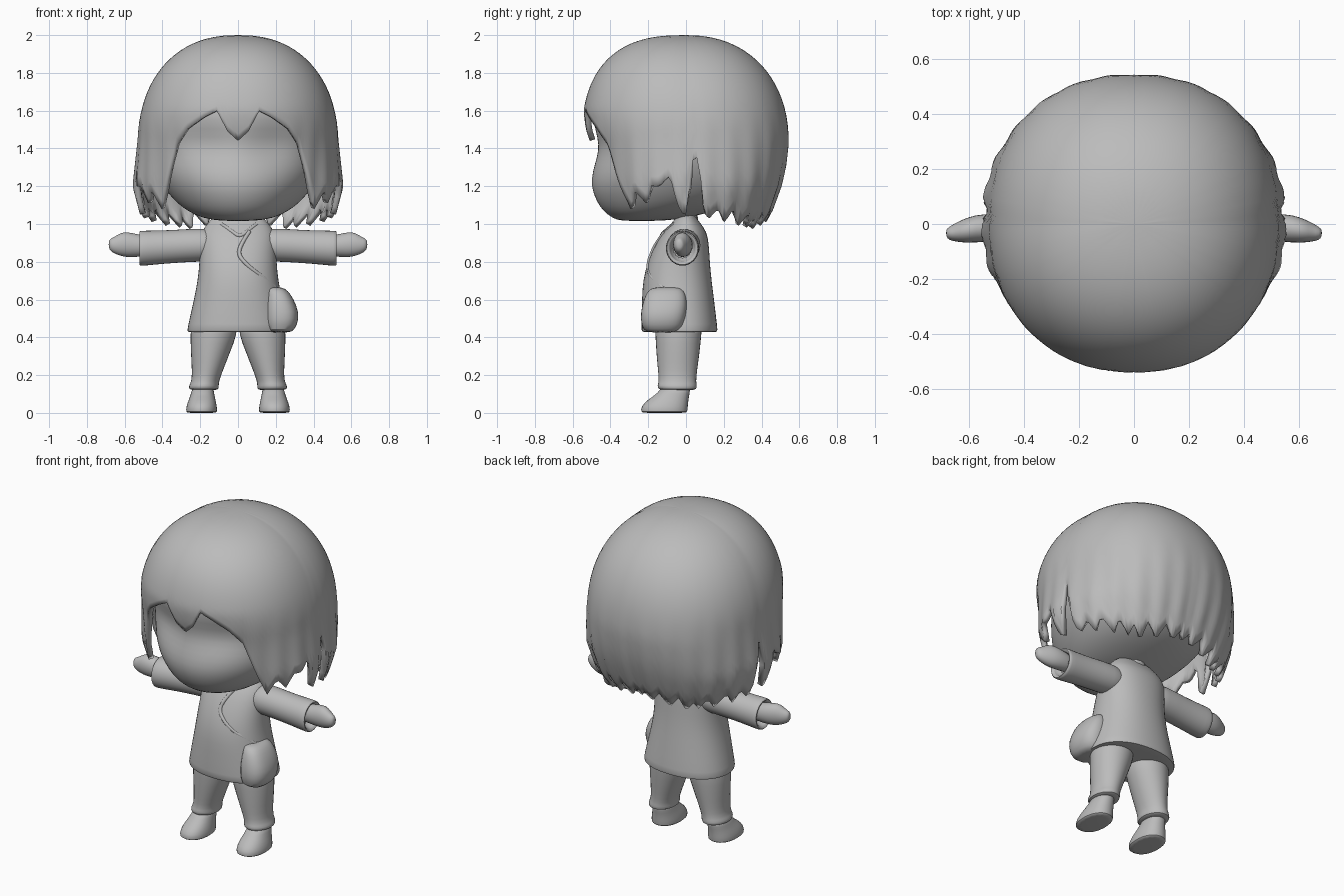
import bpy, math

if "Cube" in bpy.data.objects:
    bpy.data.objects.remove(bpy.data.objects["Cube"])

grey = bpy.data.materials.new("plain grey")
grey.diffuse_color = (0.5, 0.5, 0.5, 1)
grey.use_nodes = True
grey.node_tree.nodes["Principled BSDF"].inputs["Base Color"].default_value = grey.diffuse_color


def make(name, verts, faces, subsurf=0, angle=60):
    me = bpy.data.meshes.new(name)
    me.from_pydata(verts, [], faces)
    me.materials.append(grey)
    ob = bpy.data.objects.new(name, me)
    bpy.context.collection.objects.link(ob)
    bpy.ops.object.select_all(action='DESELECT')
    ob.select_set(True)
    bpy.context.view_layer.objects.active = ob
    bpy.ops.object.shade_smooth_by_angle(angle=math.radians(angle))
    if subsurf:
        ob.modifiers.new("round", 'SUBSURF').levels = subsurf
    return ob


def loft(name, rings, n=16, axis='z', sx=1, power=1.0, warp=None, subsurf=1):
    """Rings are (level, a0, a1, b0, b1): bounds of an oval at each level."""
    verts, faces = [], []
    for h, a0, a1, b0, b1 in rings:
        for i in range(n):
            t = 2 * math.pi * i / n
            c, s = math.cos(t), math.sin(t)
            c = math.copysign(abs(c) ** power, c)
            s = math.copysign(abs(s) ** power, s)
            a, b = (a0 + a1) / 2 + (a1 - a0) / 2 * c, (b0 + b1) / 2 + (b1 - b0) / 2 * s
            p = (a, b, h) if axis == 'z' else (h, a, b)
            if warp:
                p = warp(*p)
            verts.append((p[0] * sx, p[1], p[2]))
    m = len(rings)
    for r in range(m - 1):
        for i in range(n):
            j = (i + 1) % n
            faces.append((r * n + i, r * n + j, r * n + n + j, r * n + n + i))
    faces += [tuple(reversed(range(n))), tuple(range((m - 1) * n, m * n))]
    if (rings[-1][0] < rings[0][0]) != (sx < 0):
        faces = [f[::-1] for f in faces]
    return make(name, verts, faces, subsurf)


def lerp(table, x):
    for (x0, y0), (x1, y1) in zip(table, table[1:]):
        if x <= x1:
            return y0 + (y1 - y0) * max(0, (x - x0) / (x1 - x0))
    return table[-1][1]


# Head with sunken eye areas
def face_warp(x, y, z):
    if y < 0:
        d = ((abs(x) - 0.2) / 0.13) ** 2 + ((z - 1.44) / 0.10) ** 2
        y += 0.03 * math.exp(-d)
    return x, y, z


loft("head", [(1.015, -.08, .08, -.34, -.14), (1.03, -.19, .19, -.39, .0), (1.07, -.27, .27, -.44, .16),
              (1.12, -.335, .335, -.475, .32), (1.2, -.40, .40, -.505, .42), (1.28, -.44, .44, -.495, .46),
              (1.35, -.46, .46, -.475, .48), (1.42, -.475, .475, -.465, .48), (1.5, -.48, .48, -.485, .48),
              (1.6, -.46, .46, -.5, .46), (1.72, -.40, .40, -.43, .38), (1.82, -.2, .2, -.25, .2)],
     n=48, warp=face_warp)

# Hair: a dome whose lower rim dips into pointed locks
rim = [(0, 1.44), (6, 1.49), (12, 1.60), (20, 1.56), (30, 1.50), (38, 1.42), (43, 1.30), (48, 1.19),
       (54, 1.08), (59, 1.18), (66, 1.11), (70, 1.2), (75, 1.2), (81, 1.26), (85, 1.1), (89, 1.04), (91, 1.06),
       (93, 1.33), (97, 1.36), (99, 1.12), (103, 1.02), (109, 1.08), (114, 1.01), (119, 1.08),
       (126, .99), (131, 1.06), (136, .98), (140, 1.03), (145, .96), (150, 1.06), (157, .98),
       (164, 1.07), (171, 1.0), (176, 1.06), (180, 1.02)]
front = [(.9, .41), (1.2, .45), (1.4, .495), (1.5, .53), (1.6, .552)]
side = [(.95, .47), (1.03, .51), (1.2, .555), (1.3, .545), (1.45, .53)]
back = [(.95, .38), (1.05, .45), (1.2, .505), (1.3, .53), (1.42, .545)]


def hair_radius(z, a):
    c, s = abs(math.cos(math.radians(a))), math.sin(math.radians(a))
    p = 2.2 + .4 * (c if a < 90 else 0)
    k = max(0, (z - 1.42) / .58)
    dome = max(0, 1 - k ** p) ** (1 / p)
    w = lerp(side, z)
    d = lerp(front if a < 90 else back, z)
    # squarer outline low down, round on top, with soft hanging folds
    e = 2.22 - .12 * k
    fold = .004 * math.sin(a * .45) * min(1, max(0, (1.6 - z) / .4))
    return (((c / d) ** e + (s / w) ** e) ** (-1 / e) + fold) * dome


cols, rows = 180, 26
verts, faces = [(0, 0, 2.0)], []
for i in range(cols):
    deg = 360 * i / cols
    a = min(deg, 360 - deg)
    low = lerp(rim, a)
    for j in range(1, rows + 1):
        z = 2 - (2 - low) * (j / rows) ** 1.7
        r = hair_radius(z, a)
        verts.append((r * math.sin(math.radians(deg)), -r * math.cos(math.radians(deg)), z))
for i in range(cols):
    k, l = 1 + i * rows, 1 + (i + 1) % cols * rows
    faces.append((0, k, l))
    for j in range(rows - 1):
        faces.append((k + j, k + j + 1, l + j + 1, l + j))
hair = make("hair", verts, faces)
sol = hair.modifiers.new("thickness", 'SOLIDIFY')
sol.thickness, sol.offset = .03, -1

# Coat and neck
coat = [(.43, -.25, .25, -.2, .14), (.425, -.272, .272, -.238, .17), (.45, -.27, .27, -.238, .168),
        (.6, -.235, .235, -.235, .15), (.7, -.215, .215, -.23, .137), (.8, -.205, .205, -.205, .127),
        (.9, -.205, .205, -.16, .122), (.96, -.195, .195, -.12, .11), (1.0, -.165, .165, -.08, .08),
        (1.04, -.13, .13, -.05, .05), (1.06, -.08, .08, -.03, .03)]
loft("coat", coat, n=24, power=.9)
loft("neck", [(.95, -.08, .08, -.07, .07), (1.1, -.08, .08, -.07, .07)])


# Collar and shoulder strap, following the coat front
def coat_front(x, z):
    w = lerp([(c[0], c[2]) for c in coat[1:]], z)
    d0 = lerp([(c[0], c[3]) for c in coat[1:]], z)
    d1 = lerp([(c[0], c[4]) for c in coat[1:]], z)
    m = (d0 + d1) / 2
    return m - (m - d0) * math.sqrt(max(0, 1 - (x / w) ** 2))


def trim(name, pts, radius):
    cu = bpy.data.curves.new(name, 'CURVE')
    cu.dimensions, cu.bevel_depth, cu.bevel_resolution = '3D', radius, 2
    sp = cu.splines.new('NURBS')
    sp.points.add(len(pts) - 1)
    sp.use_endpoint_u, sp.order_u = True, 3
    for p, (x, z) in zip(sp.points, pts):
        p.co = (x, coat_front(x, z) + .004, z, 1)
    cu.materials.append(grey)
    ob = bpy.data.objects.new(name, cu)
    bpy.context.collection.objects.link(ob)


trim("strap", [(.06, .96), (.02, .9), (.0, .84), (.04, .79), (.1, .74), (.16, .70), (.21, .65)], .011)
trim("collar", [(.1, 1.0), (.06, .97), (.01, .93), (-.03, .96), (-.09, 1.0)], .010)

# Shoulder bag
loft("bag", [(.425, .17, .27, -.19, -.06), (.435, .15, .30, -.23, -.02), (.5, .14, .328, -.245, .0),
             (.57, .14, .312, -.235, .01), (.63, .15, .28, -.215, .0), (.66, .15, .25, -.19, -.02),
             (.665, .17, .22, -.15, -.05)], power=.8)

for sx, tag in ((-1, "right"), (1, "left")):
    # Sleeve with a hollow cuff
    loft(tag + "_sleeve", [(.08, -.1, .08, .80, .97), (.2, -.1, .08, .80, .98), (.34, -.1, .07, .792, .97),
                           (.44, -.105, .07, .783, .967), (.515, -.11, .072, .775, .967),
                           (.525, -.105, .067, .78, .962), (.52, -.085, .047, .80, .942),
                           (.46, -.08, .042, .805, .937)], axis='x', sx=sx)
    # Mitten hand with thumb
    loft(tag + "_hand", [(.44, -.06, .03, .83, .93), (.52, -.065, .04, .825, .945), (.58, -.07, .035, .82, .96),
                         (.62, -.07, .02, .828, .958), (.65, -.065, .005, .84, .935), (.675, -.06, -.01, .855, .925),
                         (.685, -.045, -.02, .875, .91)], n=12, axis='x', sx=sx)
    # Trouser leg with a turned cuff
    loft(tag + "_leg", [(.5, .0, .25, -.17, .09), (.42, .0, .255, -.165, .085), (.32, .04, .252, -.16, .075),
                        (.22, .08, .245, -.15, .06), (.165, .1, .248, -.145, .055), (.145, .1, .262, -.155, .06),
                        (.125, .1, .262, -.15, .058), (.12, .12, .24, -.12, .04)], sx=sx)
    # Shoe
    loft(tag + "_shoe", [(.0, .12, .265, -.225, .0), (.003, .108, .278, -.242, .01), (.035, .11, .275, -.24, .012),
                         (.07, .118, .262, -.205, .015), (.1, .125, .25, -.155, .02), (.15, .13, .24, -.12, .03)],
         sx=sx, power=.9)
